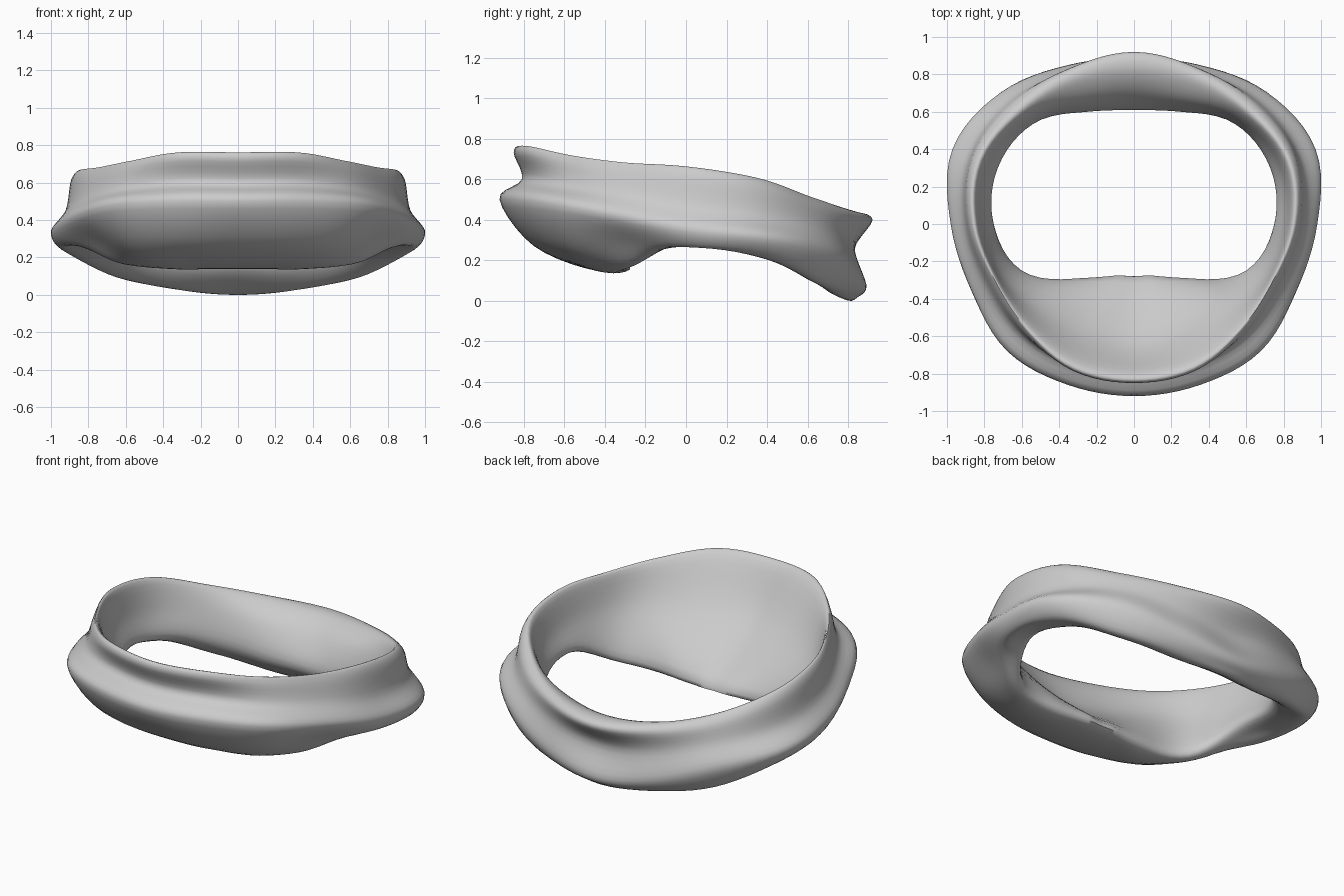
import bpy
import bmesh
import math

if "Cube" in bpy.data.objects:
    bpy.data.objects.remove(bpy.data.objects["Cube"], do_unlink=True)

# Rails run around the band. Each holds radius and height in hundredths,
# at equal angle steps from the middle of the front to the middle of the back.
RAILS = {
    "rim_crest": ([80, 80, 78, 79, 84, 88, 85, 83, 82],
                  [74, 74, 70, 67, 65, 60, 51, 45, 43]),
    "rim_outer": ([85, 85, 82, 82, 88, 93, 91, 90, 92],
                  [73, 73, 69, 65, 63, 57, 48, 42, 40]),
    "groove": ([81, 82, 85, 86, 91, 96, 94, 88, 83],
               [60, 60, 57, 53, 47, 42, 37, 29, 25]),
    "flange": ([92, 93, 96, 94, 98, 105, 100, 92, 89],
               [50, 50, 48, 42, 36, 32, 24, 13, 8]),
    "lower_outer": ([75, 78, 83, 82, 93, 100, 93, 86, 85],
                    [27, 27, 27, 28, 27, 23, 10, 4, 2]),
    "bottom": ([45, 48, 60, 72, 84, 91, 83, 77, 78],
               [15, 15, 15, 18, 28, 22, 12, 4, 1]),
    "inner_edge": ([28, 30, 41, 65, 75, 79, 76, 65, 61],
                   [18, 18, 18, 21, 32, 28, 22, 17, 16]),
    "inner_wall": ([63, 62, 66, 75, 80, 83, 79, 71, 69],
                   [47, 47, 48, 47, 47, 43, 40, 36, 34]),
}
AROUND_STEPS = 6
SECTION_STEPS = 5


def smooth_loop(points, steps):
    """Pass a closed smooth curve through the points."""
    count = len(points)
    result = []
    for i in range(count):
        a, b, c, d = (points[(i + k) % count] for k in (-1, 0, 1, 2))
        for s in range(steps):
            t = s / steps
            result.append(tuple(
                q + t * ((r - p) + t * ((2 * p - 5 * q + 4 * r - w)
                                        + t * (3 * (q - r) + w - p))) / 2
                for p, q, r, w in zip(a, b, c, d)))
    return result


def mirrored_rail(radii, heights):
    """Reflect the half rail so that it closes, then smooth it."""
    half = [(r / 100, z / 100) for r, z in zip(radii, heights)]
    return smooth_loop(half + half[-2:0:-1], AROUND_STEPS)


def make_material(name, color):
    material = bpy.data.materials.new(name)
    material.use_nodes = True
    material.diffuse_color = color
    shader = material.node_tree.nodes["Principled BSDF"]
    shader.inputs["Base Color"].default_value = color
    return material


def build_band():
    rails = [mirrored_rail(*rail) for rail in RAILS.values()]
    around = len(rails[0])
    bm = bmesh.new()

    # Place one smoothed closed section at each angle
    sections = []
    for i in range(around):
        angle = 2 * math.pi * i / around
        section = smooth_loop([rail[i] for rail in rails], SECTION_STEPS)
        sections.append([
            bm.verts.new((r * math.sin(angle), -r * math.cos(angle), z))
            for r, z in section])

    # Join neighbouring sections
    for i, here in enumerate(sections):
        there = sections[(i + 1) % around]
        for j in range(len(here)):
            k = (j + 1) % len(here)
            bm.faces.new((here[j], there[j], there[k], here[k]))
    bmesh.ops.recalc_face_normals(bm, faces=bm.faces)

    # Rest the band on the ground
    lowest = min(v.co.z for v in bm.verts)
    bmesh.ops.translate(bm, verts=bm.verts, vec=(0, 0, -lowest))

    mesh = bpy.data.meshes.new("collar_band")
    bm.to_mesh(mesh)
    bm.free()
    band = bpy.data.objects.new("collar_band", mesh)
    bpy.context.collection.objects.link(band)
    return band


band = build_band()
band.data.materials.append(make_material("light_grey", (0.6, 0.6, 0.6, 1)))
bpy.ops.object.select_all(action="DESELECT")
band.select_set(True)
bpy.context.view_layer.objects.active = band
bpy.ops.object.shade_smooth_by_angle(angle=math.radians(60))
